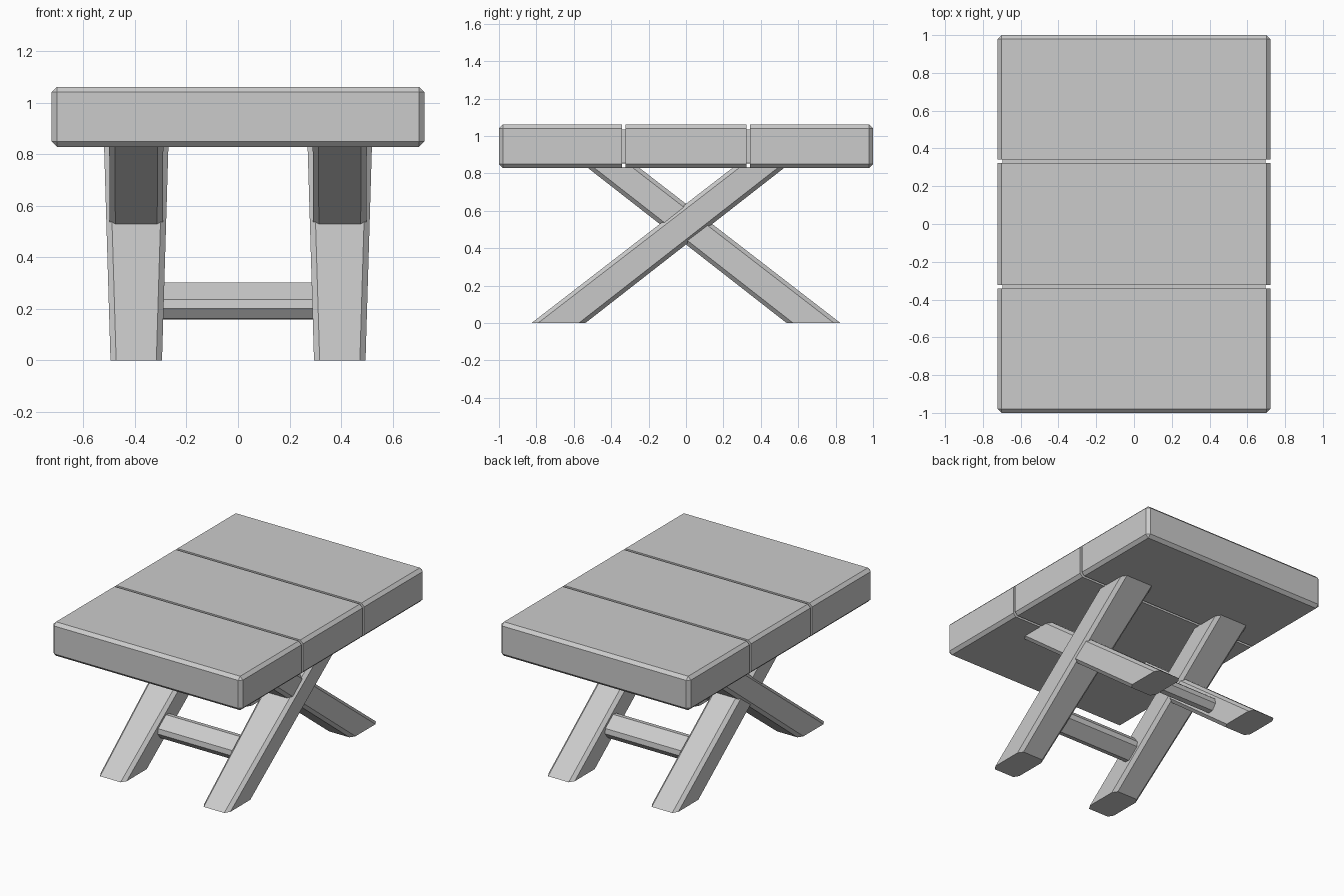
import bpy, bmesh
from math import atan2
from mathutils import Matrix, Vector

cube = bpy.data.objects.get("Cube")
if cube:
    bpy.data.objects.remove(cube)

grey = bpy.data.materials.new("plain grey")
grey.use_nodes = True
colour = (0.6, 0.6, 0.6, 1)
grey.diffuse_color = colour
grey.node_tree.nodes["Principled BSDF"].inputs["Base Color"].default_value = colour


def octagon(a, b, ca, cb):
    """Rectangle of half sizes a, b with its corners cut by ca, cb."""
    quarter = [(a, b - cb), (a - ca, b)]
    pts = quarter + [(-x, y) for x, y in reversed(quarter)]
    return pts + [(-x, -y) for x, y in pts]


def loft(name, rings):
    """Skin a row of matching rings and close both ends."""
    bm = bmesh.new()
    loops = [[bm.verts.new(p) for p in ring] for ring in rings]
    n = len(rings[0])
    for lower, upper in zip(loops, loops[1:]):
        for i in range(n):
            j = (i + 1) % n
            bm.faces.new((lower[i], lower[j], upper[j], upper[i]))
    bm.faces.new(loops[0])
    bm.faces.new(loops[-1])
    bmesh.ops.remove_doubles(bm, verts=bm.verts, dist=0.0005)
    bmesh.ops.recalc_face_normals(bm, faces=bm.faces)
    mesh = bpy.data.meshes.new(name)
    bm.to_mesh(mesh)
    bm.free()
    mesh.materials.append(grey)
    obj = bpy.data.objects.new(name, mesh)
    bpy.context.collection.objects.link(obj)
    return obj


# Table top: chamfered slab with two grooves running all the way round
HALF_X, HALF_Z, MID_Z, CUT = 0.723, 0.117, 0.945, 0.021
full = octagon(HALF_X, HALF_Z, CUT, CUT)
end = octagon(HALF_X - CUT, HALF_Z - CUT, 0, 0)
core = octagon(HALF_X - 0.026, HALF_Z - 0.026, 0.001, 0.001)
stations = [(-1, end), (CUT - 1, full)]
for groove in (-0.333, 0.333):
    near, far = groove - 0.009, groove + 0.009
    stations += [(near, full), (near, core), (far, core), (far, full)]
stations += [(1 - CUT, full), (1, end)]
loft("table_top", [[(x, y, MID_Z + z) for x, z in ring] for y, ring in stations])

# Crossed legs: slanted chamfered beams, cut level at the floor and the top
FOOT_Y, HEAD_Y, HEAD_Z, LEG_X = -0.682, 0.394, 0.835, 0.395


def leg(name, side, turn, foot_half, head_half):
    def ring(half, depth, y, z):
        return [(side * LEG_X + px, turn * (y + py), z)
                for px, py in octagon(half, depth, 0.022, 0.035)]
    loft(name, [ring(foot_half, 0.144, FOOT_Y, 0),
                ring(head_half, 0.138, HEAD_Y, HEAD_Z)])


for side, label in ((1, "left"), (-1, "right")):
    leg(label + "_front_footed_leg", side, 1, 0.1, 0.125)
    leg(label + "_back_footed_leg", side, -1, 0.1, 0.105)

# Cross bars: chamfered rails tilted with the legs they join
slope = atan2(HEAD_Z, HEAD_Y - FOOT_Y)
BAR_Z = 0.23
bar_y = FOOT_Y + (HEAD_Y - FOOT_Y) * BAR_Z / HEAD_Z
tilt = Matrix.Rotation(slope, 3, "X")
for turn, label in ((1, "front"), (-1, "back")):
    rings = []
    for x in (-0.33, 0.33):
        ring = []
        for u, v in octagon(0.078, 0.05, 0.025, 0.025):
            p = tilt @ Vector((x, u, v))
            ring.append((x, turn * (bar_y + p.y), BAR_Z + p.z))
        rings.append(ring)
    loft(label + "_cross_bar", rings)
